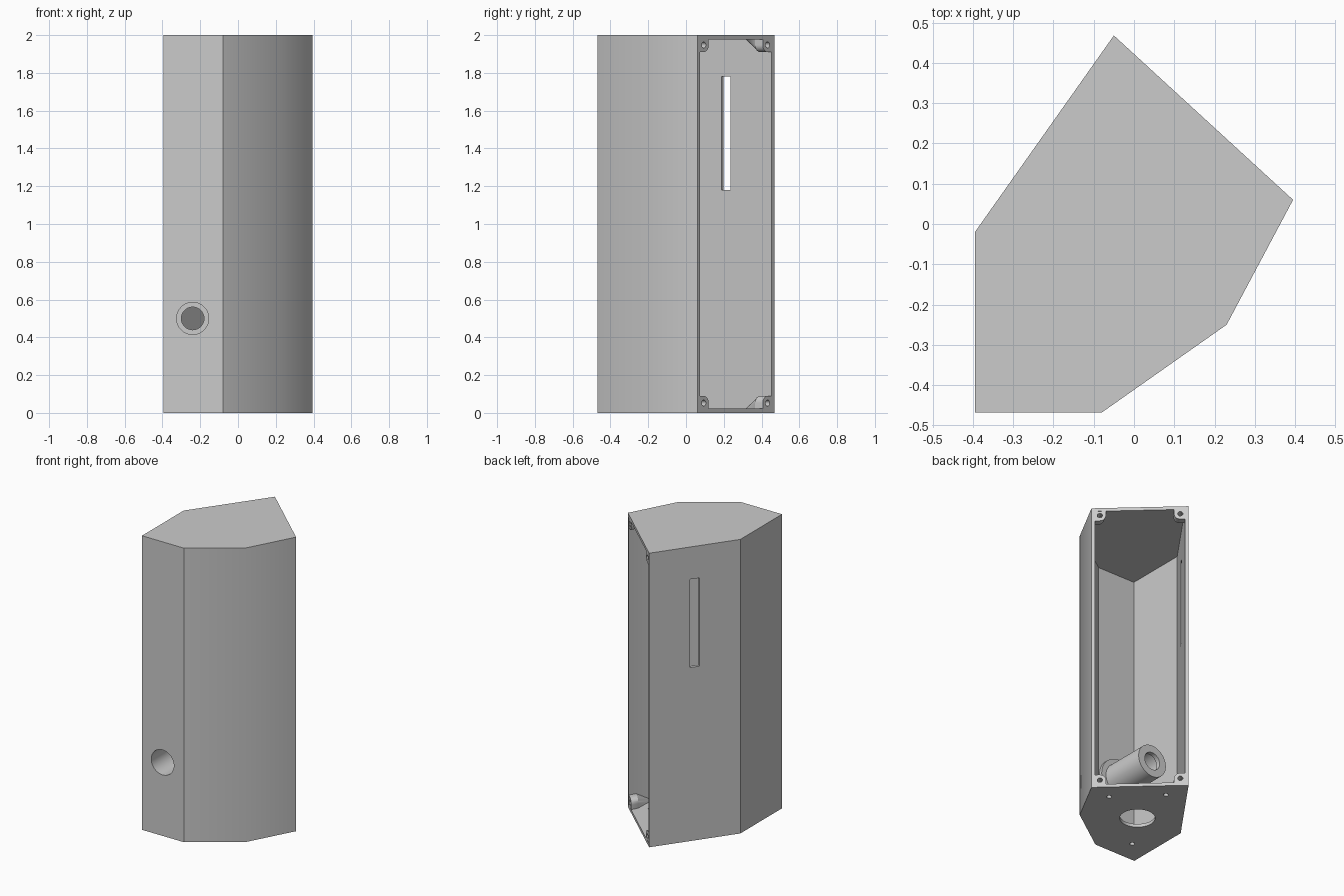
import bpy, bmesh, math
from mathutils import Vector

if "Cube" in bpy.data.objects:
    bpy.data.objects.remove(bpy.data.objects["Cube"], do_unlink=True)

HEIGHT, WALL = 2.0, 0.022
# Six-sided outline, counter-clockwise; the face from point 3 to point 4 is open
OUTLINE = [Vector(p) for p in [(-0.395, -0.468), (-0.08, -0.468), (0.23, -0.25),
                               (0.395, 0.06), (-0.05, 0.468), (-0.395, -0.02)]]
OPEN = 3

grey = bpy.data.materials.new("plain_grey")
grey.use_nodes = True
COLOUR = (0.6, 0.6, 0.6, 1)
grey.diffuse_color = COLOUR
grey.node_tree.nodes["Principled BSDF"].inputs["Base Color"].default_value = COLOUR


def finish(name, bm):
    bmesh.ops.recalc_face_normals(bm, faces=bm.faces)
    mesh = bpy.data.meshes.new(name)
    bm.to_mesh(mesh)
    bm.free()
    mesh.materials.append(grey)
    obj = bpy.data.objects.new(name, mesh)
    bpy.context.collection.objects.link(obj)
    return obj


def prism(name, points, z0, z1):
    bm = bmesh.new()
    face = bm.faces.new([bm.verts.new((p[0], p[1], z0)) for p in points])
    out = bmesh.ops.extrude_face_region(bm, geom=[face])
    top = [v for v in out["geom"] if isinstance(v, bmesh.types.BMVert)]
    bmesh.ops.translate(bm, verts=top, vec=(0, 0, z1 - z0))
    return finish(name, bm)


def rod(name, centre, axis, radius, length, segments=48):
    bm = bmesh.new()
    bmesh.ops.create_cone(bm, cap_ends=True, segments=segments,
                          radius1=radius, radius2=radius, depth=length)
    turn = Vector(axis).to_track_quat('Z', 'Y').to_matrix()
    bmesh.ops.rotate(bm, verts=bm.verts, matrix=turn)
    bmesh.ops.translate(bm, verts=bm.verts, vec=centre)
    return finish(name, bm)


def cut(obj, cutter):
    mod = obj.modifiers.new("cut", 'BOOLEAN')
    mod.operation, mod.solver, mod.object = 'DIFFERENCE', 'EXACT', cutter
    bpy.context.view_layer.objects.active = obj
    bpy.ops.object.modifier_apply(modifier=mod.name)
    bpy.data.objects.remove(cutter, do_unlink=True)


def inset(points, distances):
    """Move each side inward by its own distance and meet the sides again."""
    lines = []
    for i, p in enumerate(points):
        d = (points[(i + 1) % len(points)] - p).normalized()
        n = Vector((-d.y, d.x))
        lines.append((n, n.dot(p) + distances[i]))
    result = []
    for i in range(len(points)):
        (a, ca), (b, cb) = lines[i - 1], lines[i]
        det = a.x * b.y - a.y * b.x
        result.append(Vector(((ca * b.y - cb * a.y) / det, (a.x * cb - b.x * ca) / det)))
    return result


# Hollow housing with one open side
housing = prism("housing", OUTLINE, 0, HEIGHT)
gaps = [-0.05 if i == OPEN else WALL for i in range(6)]
cut(housing, prism("cavity", inset(OUTLINE, gaps), WALL, HEIGHT - WALL))

# Tall narrow slot in the wall beside the opening
p, q = OUTLINE[4], OUTLINE[5]
along = (q - p).normalized()
across = Vector((-along.y, along.x))
mid = (p + q) / 2
slot = [mid + along * s * 0.03 + across * t * 0.06 for s, t in [(-1, -1), (1, -1), (1, 1), (-1, 1)]]
cut(housing, prism("slot", slot, 1.18, 1.78))

# Round front port, large floor hole and three floor screw holes
cut(housing, rod("port", (-0.24, -0.468, 0.5), (0, 1, 0), 0.085, 0.1, 64))
cut(housing, rod("floor_hole", (-0.07, -0.05, 0), (0, 0, 1), 0.11, 0.1, 64))
for x, y in [(0.236, 0.041), (-0.019, 0.286), (-0.249, -0.315)]:
    cut(housing, rod("floor_screw_hole", (x, y, 0), (0, 0, 1), 0.016, 0.1, 24))

# Stepped tube with a collar, turned around the port axis
profile = [(0.085, -0.455), (0.145, -0.455), (0.145, -0.425), (0.11, -0.425),
           (0.11, -0.11), (0.06, -0.11), (0.06, -0.14), (0.085, -0.14)]
bm = bmesh.new()
ring = [bm.verts.new((r - 0.24, y, 0.5)) for r, y in profile]
edges = [bm.edges.new((ring[i - 1], ring[i])) for i in range(len(ring))]
bmesh.ops.spin(bm, geom=ring + edges, cent=(-0.24, 0, 0.5), axis=(0, 1, 0),
               angle=math.tau, steps=64, use_merge=True)
bmesh.ops.remove_doubles(bm, verts=bm.verts, dist=0.0001)
parts = [housing, finish("port_tube", bm)]

# Four screw bosses that taper back into the corners of the opening
a, b = OUTLINE[OPEN], OUTLINE[OPEN + 1]
open_dir = (b - a).normalized()
inward = Vector((-open_dir.y, open_dir.x, 0))
for side, corner, beyond, u_dir in [("left_lower", a, OUTLINE[2], open_dir),
                                    ("back", b, OUTLINE[5], -open_dir)]:
    wall_dir = (beyond - corner).normalized().to_3d()
    u_dir = u_dir.to_3d()
    for level, z, up in [("bottom", 0, 1), ("top", HEIGHT, -1)]:
        def place(u, w, depth):
            return corner.to_3d() + Vector((0, 0, z + up * w)) + u_dir * u + wall_dir * depth

        centre, radius, edge = 0.052, 0.038, 0.008
        shape = [(edge, edge), (centre + radius, edge), (edge, centre + radius)]
        for k in range(9):
            t = math.pi / 16 * k
            shape.append((centre + radius * math.cos(t), centre + radius * math.sin(t)))
        shape += [(centre + radius, edge + 0.02), (edge + 0.02, centre + radius)]
        bm = bmesh.new()
        for depth in (0.001, 0.05):
            for u, w in shape:
                bm.verts.new(place(u, w, depth))
        bm.verts.new(place(0.014, 0.014, 0.18))
        hull = bmesh.ops.convex_hull(bm, input=bm.verts)
        spare = {g for g in hull["geom_interior"] + hull["geom_unused"]
                 if isinstance(g, bmesh.types.BMVert)}
        bmesh.ops.delete(bm, geom=list(spare), context='VERTS')
        boss = finish(f"screw_boss_{side}_{level}", bm)
        cut(boss, rod("screw_hole", place(centre, centre, 0), inward, 0.016, 0.1, 24))
        parts.append(boss)

# Smooth the round parts and keep the hard edges
bpy.ops.object.select_all(action='DESELECT')
for obj in parts:
    obj.select_set(True)
bpy.context.view_layer.objects.active = housing
bpy.ops.object.shade_smooth_by_angle(angle=math.radians(30))
